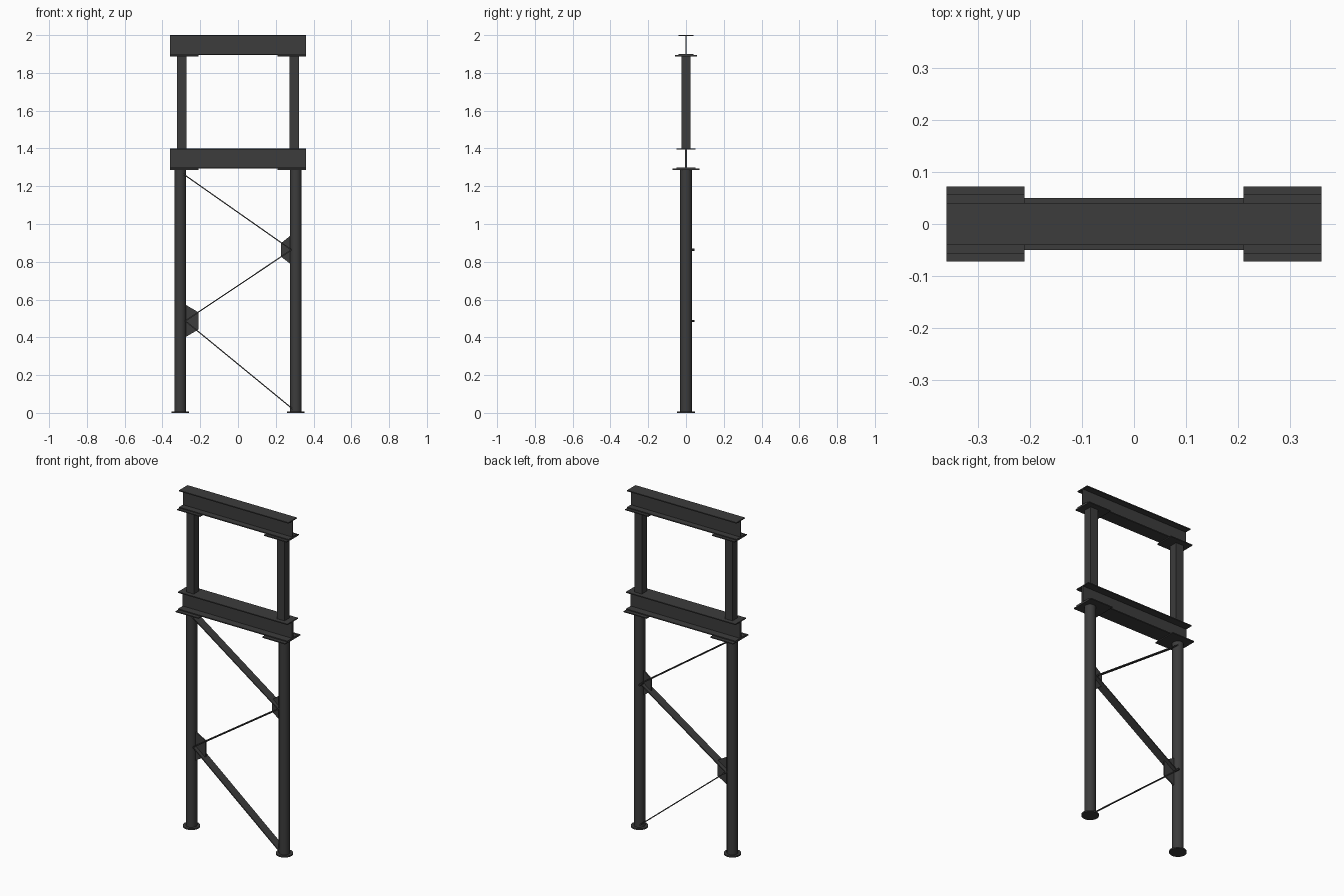
import bpy, bmesh
from mathutils import Vector, Matrix

if "Cube" in bpy.data.objects:
    bpy.data.objects.remove(bpy.data.objects["Cube"])

steel = bpy.data.materials.new("dark_steel")
steel.diffuse_color = (0.045, 0.045, 0.045, 1)
steel.use_nodes = True
steel.node_tree.nodes["Principled BSDF"].inputs["Base Color"].default_value = steel.diffuse_color


def finish(name, bm):
    bmesh.ops.recalc_face_normals(bm, faces=bm.faces)
    mesh = bpy.data.meshes.new(name)
    bm.to_mesh(mesh)
    bm.free()
    mesh.materials.append(steel)
    ob = bpy.data.objects.new(name, mesh)
    bpy.context.collection.objects.link(ob)
    return ob


def box(name, centre, size, rot=None):
    bm = bmesh.new()
    bmesh.ops.create_cube(bm, size=1, matrix=Matrix.Diagonal((*size, 1)))
    m = Matrix.Translation(centre) @ (rot.to_4x4() if rot else Matrix())
    bm.transform(m)
    return finish(name, bm)


def extrude(name, points, vec):
    bm = bmesh.new()
    face = bm.faces.new([bm.verts.new(p) for p in points])
    res = bmesh.ops.extrude_face_region(bm, geom=[face], use_keep_orig=True)
    verts = [g for g in res["geom"] if isinstance(g, bmesh.types.BMVert)]
    bmesh.ops.translate(bm, vec=vec, verts=verts)
    return finish(name, bm)


def cylinder(name, base, r, depth, segs=32, axis='Z'):
    bm = bmesh.new()
    bmesh.ops.create_cone(bm, cap_ends=True, segments=segs, radius1=r, radius2=r,
                          depth=depth, matrix=Matrix.Translation((0, 0, depth / 2)))
    if axis == 'Y':
        bm.transform(Matrix.Rotation(-1.5707963, 4, 'X'))
    bm.transform(Matrix.Translation(base))
    ob = finish(name, bm)
    bpy.context.view_layer.objects.active = ob
    ob.select_set(True)
    bpy.ops.object.shade_smooth_by_angle()
    ob.select_set(False)
    return ob


# I-beams with wider bearing plates under both ends
def beam(name, top, bottom, half_flange, half_web, half_plate):
    t, L = 0.006, 0.36
    low = bottom + t
    f, w = half_flange, half_web
    half = [(f, low), (f, low + t), (w, low + t), (w, top - t), (f, top - t), (f, top)]
    profile = half + [(-y, z) for y, z in reversed(half)]
    extrude(name, [(-L, y, z) for y, z in profile], (2 * L, 0, 0))
    for side, s in (("left", -1), ("right", 1)):
        box(f"{name}_{side}_bearing_plate", (s * 0.285, 0, bottom + t / 2),
            (0.15, 2 * half_plate, t))


beam("upper_beam", 2.0, 1.888, 0.04, 0.003, 0.057)
beam("lower_beam", 1.4, 1.287, 0.05, 0.006, 0.0715)

# Columns, base plates and upper posts
for side, s in (("left", -1), ("right", 1)):
    cylinder(f"{side}_column", (s * 0.306, 0, 0.004), 0.031, 1.285)
    cylinder(f"{side}_base_plate", (s * 0.306, 0, 0), 0.047, 0.008)
    box(f"{side}_upper_post", (s * 0.298, 0, 1.6445), (0.05, 0.05, 0.489))

# Zigzag flat-bar braces
nodes = [(-0.29, 1.265), (0.283, 0.863), (-0.279, 0.487), (0.3, 0.012)]
for name, a, b in zip(("top_brace", "middle_brace", "bottom_brace"), nodes, nodes[1:]):
    a, b = Vector((a[0], 0, a[1])), Vector((b[0], 0, b[1]))
    d = (b - a).normalized()
    y = Vector((0, 1, 0))
    rot = Matrix((d, y, d.cross(y))).transposed()
    box(name, (a + b) / 2, ((b - a).length, 0.052, 0.006), rot)

# Gusset plates with pins at the brace joints
for side, s, z, inner, tall, short in (("right", 1, 0.863, 0.227, 0.077, 0.035),
                                       ("left", -1, 0.487, 0.21, 0.087, 0.046)):
    pts = [(s * 0.28, z - tall), (s * inner, z - short),
           (s * inner, z + short), (s * 0.28, z + tall)]
    extrude(f"{side}_gusset", [(x, -0.004, h) for x, h in pts], (0, 0.008, 0))
    cylinder(f"{side}_gusset_pin", (s * 0.278, 0, z), 0.006, 0.044, 12, 'Y')
